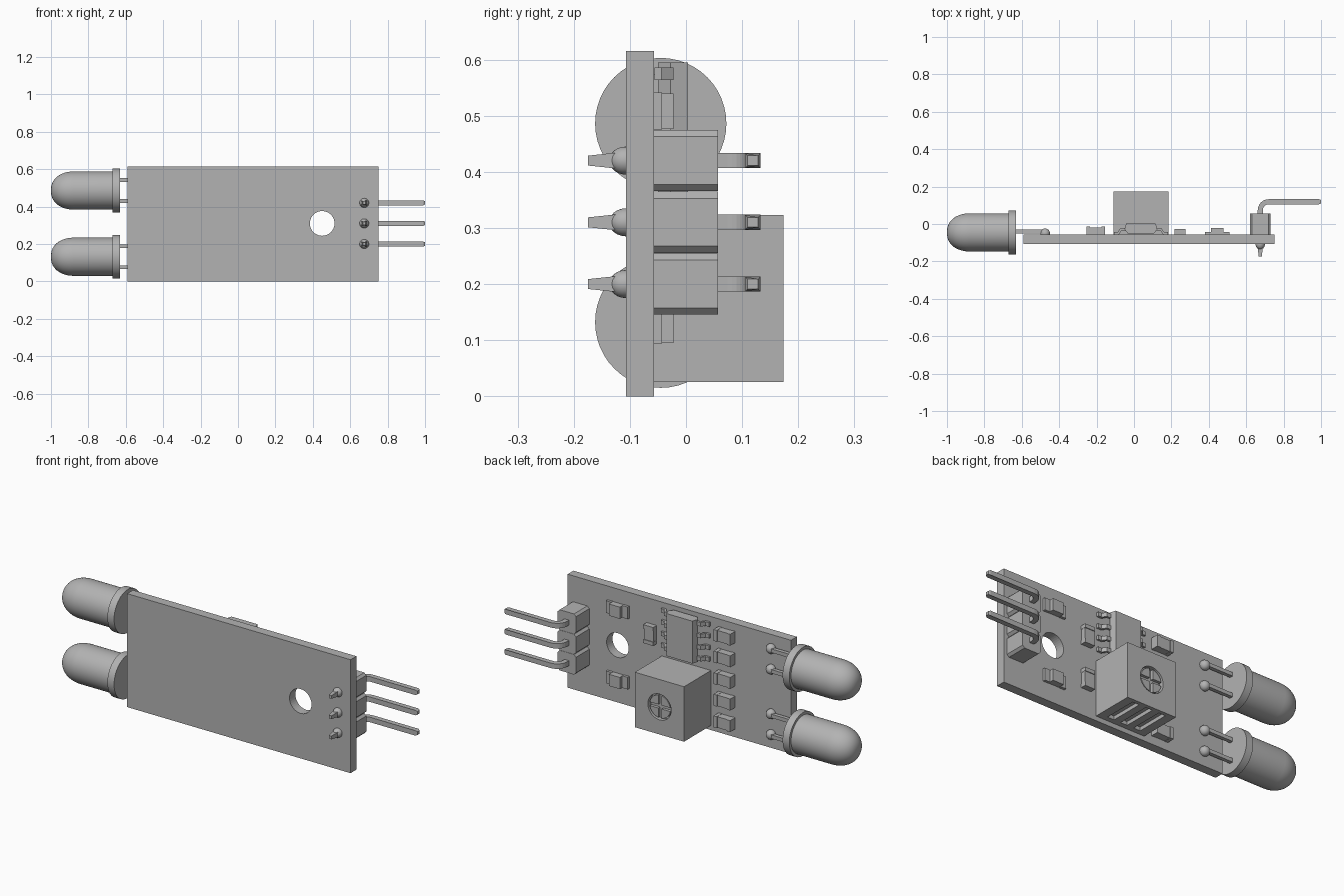
import bpy, bmesh, math
from mathutils import Vector, Matrix

old = bpy.data.objects.get("Cube")
if old:
    bpy.data.objects.remove(old, do_unlink=True)

grey = bpy.data.materials.new("plain grey")
grey.use_nodes = True
COLOR = (0.45, 0.45, 0.45, 1)
grey.diffuse_color = COLOR
grey.node_tree.nodes["Principled BSDF"].inputs["Base Color"].default_value = COLOR

BACK = -0.057   # component side of the board
FRONT = -0.107  # solder side of the board


def finish(name, bm, smooth=False):
    bmesh.ops.remove_doubles(bm, verts=bm.verts, dist=1e-5)
    bmesh.ops.recalc_face_normals(bm, faces=bm.faces)
    mesh = bpy.data.meshes.new(name)
    bm.to_mesh(mesh)
    bm.free()
    mesh.materials.append(grey)
    obj = bpy.data.objects.new(name, mesh)
    bpy.context.collection.objects.link(obj)
    if smooth:
        bpy.ops.object.select_all(action='DESELECT')
        obj.select_set(True)
        bpy.context.view_layer.objects.active = obj
        bpy.ops.object.shade_smooth_by_angle(angle=math.radians(35))
    return obj


def prism(name, outline, lo, hi, axis):
    """Extrude an outline (xz along y, or xy along z)."""
    bm = bmesh.new()
    place = (lambda p: (p[0], lo, p[1])) if axis == 'y' else (lambda p: (p[0], p[1], lo))
    face = bm.faces.new([bm.verts.new(place(p)) for p in outline])
    out = bmesh.ops.extrude_face_region(bm, geom=[face])
    step = Vector((0, hi - lo, 0)) if axis == 'y' else Vector((0, 0, hi - lo))
    bmesh.ops.translate(bm, vec=step, verts=[v for v in out["geom"] if isinstance(v, bmesh.types.BMVert)])
    return finish(name, bm)


def box(name, x, y, z):
    return prism(name, [(x[0], z[0]), (x[1], z[0]), (x[1], z[1]), (x[0], z[1])], y[0], y[1], 'y')


def disc(name, x, z, radius, y0, y1, sides=40):
    turn = [2 * math.pi * i / sides for i in range(sides)]
    return prism(name, [(x + radius * math.cos(a), z + radius * math.sin(a)) for a in turn], y0, y1, 'y')


def ball(name, center, radius, stretch=1.0):
    bm = bmesh.new()
    bmesh.ops.create_uvsphere(bm, u_segments=20, v_segments=12, radius=radius)
    bmesh.ops.scale(bm, vec=(1, stretch, 1), verts=bm.verts)
    bmesh.ops.translate(bm, vec=center, verts=bm.verts)
    return finish(name, bm, True)


def cut(obj, cutter):
    mod = obj.modifiers.new("cut", 'BOOLEAN')
    mod.operation = 'DIFFERENCE'
    mod.solver = 'EXACT'
    mod.object = cutter
    bpy.context.view_layer.objects.active = obj
    bpy.ops.object.modifier_apply(modifier=mod.name)
    bpy.data.objects.remove(cutter, do_unlink=True)


# Circuit board with mounting hole
board = box("circuit_board", (-0.59, 0.75), (FRONT, BACK), (0, 0.615))
cut(board, disc("hole_cutter", 0.45, 0.31, 0.066, -0.2, 0.1))


# Bulbs: flange, barrel and rounded tip, turned about x
def bulb(name, z):
    profile = [(-0.63, 0), (-0.63, 0.117), (-0.67, 0.117), (-0.67, 0.102)]
    for i in range(13):
        a = math.pi / 2 * i / 12
        profile.append((-0.88 - 0.12 * math.sin(a), 0.102 * math.cos(a) ** 0.85 if i < 12 else 0))
    bm = bmesh.new()
    verts = [bm.verts.new((x, -0.045, z + r)) for x, r in profile]
    edges = [bm.edges.new(pair) for pair in zip(verts, verts[1:])]
    bmesh.ops.spin(bm, geom=verts + edges, cent=(0, -0.045, z), axis=(1, 0, 0),
                   angle=2 * math.pi, steps=48, use_merge=True)
    finish(name, bm, True)


for label, z in (("lower", 0.132), ("upper", 0.486)):
    bulb(label + "_bulb", z)
    for side, dz in (("bottom", -0.056), ("top", 0.056)):
        leg = f"{label}_bulb_{side}_leg"
        box(leg, (-0.64, -0.475), (-0.05, -0.03), (z + dz - 0.01, z + dz + 0.01))
        ball(leg + "_solder", (-0.475, -0.05, z + dz), 0.026)

# Adjustment block: recessed dial with cross slot, grooves underneath
KX, KZ, KY = 0.037, 0.174, 0.174
block = box("adjuster_block", (-0.11, 0.185), (BACK, KY), (0.025, 0.323))
cut(block, disc("dial_cutter", KX, KZ, 0.07, KY - 0.025, 0.3))
for i in range(3):
    gx = KX + (i - 1) * 0.08
    cut(block, box("groove_cutter", (gx - 0.02, gx + 0.02), (-0.03, KY - 0.02), (-0.1, 0.045)))
dial = disc("adjuster_dial", KX, KZ, 0.062, KY - 0.027, KY - 0.004)
cut(dial, box("slot_cutter", (KX - 0.1, KX + 0.1), (KY - 0.02, 0.3), (KZ - 0.01, KZ + 0.01)))
cut(dial, box("slot_cutter", (KX - 0.01, KX + 0.01), (KY - 0.02, 0.3), (KZ - 0.1, KZ + 0.1)))

# Chip with bent legs on both sides
prism("chip_body", [(KX - 0.07, -0.05), (KX + 0.07, -0.05), (KX + 0.088, -0.028),
                    (KX + 0.078, 0.004), (KX - 0.078, 0.004), (KX - 0.088, -0.028)], 0.365, 0.595, 'z')
wing = [(0.07, -0.034), (0.103, -0.034), (0.118, -0.056), (0.145, -0.056),
        (0.145, -0.044), (0.124, -0.044), (0.11, -0.022), (0.07, -0.022)]
for i in range(4):
    z = 0.575 - i * 0.063
    for side, s in (("left", 1), ("right", -1)):
        prism(f"chip_{side}_leg_{i + 1}", [(KX + s * x, y) for x, y in wing], z - 0.011, z + 0.011, 'z')


# Small surface parts: raised body between two end caps
def small_part(name, x, z, length, width, body_top, cap_top, upright=False, cap=0.2):
    def piece(label, a, b, w, top):
        span, across = (a * length, b * length), (-w / 2, w / 2)
        dx, dz = (across, span) if upright else (span, across)
        box(f"{name}_{label}", (x + dx[0], x + dx[1]), (BACK - 0.002, top), (z + dz[0], z + dz[1]))
    piece("body", -0.5 + cap, 0.5 - cap, width * 0.96, body_top)
    piece("first_cap", -0.5, -0.5 + cap, width, cap_top)
    piece("second_cap", 0.5 - cap, 0.5, width, cap_top)


for i in range(5):
    small_part(f"resistor_{i + 1}", -0.205, 0.075 + i * 0.117, 0.1, 0.062, -0.018, -0.014)
for label, z in (("lower", 0.195), ("upper", 0.43)):
    small_part(label + "_capacitor", 0.246, z, 0.1, 0.06, -0.031, -0.027, upright=True)
for label, z in (("lower", 0.127), ("upper", 0.508)):
    small_part(label + "_indicator", 0.445, z, 0.13, 0.066, -0.022, -0.043, cap=0.25)

# Pin header: chamfered blocks, bent pins and solder cones
PX, PY, H, R = 0.675, 0.119, 0.0135, 0.045
for i in range(3):
    z = 0.2 + i * 0.11
    w, h, c = 0.055, 0.0545, 0.012
    corners = [(w, h - c), (w - c, h), (c - w, h), (-w, h - c),
               (-w, c - h), (c - w, -h), (w - c, -h), (w, c - h)]
    prism(f"header_block_{i + 1}", [(PX + a, z + b) for a, b in corners], BACK, 0.057, 'y')

    def bend(radius):
        return [(PX + R - radius * math.cos(a), PY - R + radius * math.sin(a))
                for a in (math.pi / 2 * k / 6 for k in range(7))]
    outline = [(PX + 0.008, -0.175), (PX - 0.008, -0.175), (PX - H, -0.13)] + bend(R + H)
    outline += [(0.99, PY + H), (1.0, PY + H * 0.7), (1.0, PY - H * 0.7), (0.99, PY - H)]
    outline += bend(R - H)[::-1] + [(PX + H, -0.13)]
    pin = prism(f"header_pin_{i + 1}", outline, z - H, z + H, 'z')
    for v in pin.data.vertices:  # narrow both tips
        if v.co.y < -0.17 or v.co.x > 0.995:
            v.co.z = z + (v.co.z - z) * 0.65
    ball(f"header_solder_{i + 1}", (PX, FRONT, z), 0.025, 1.2)
